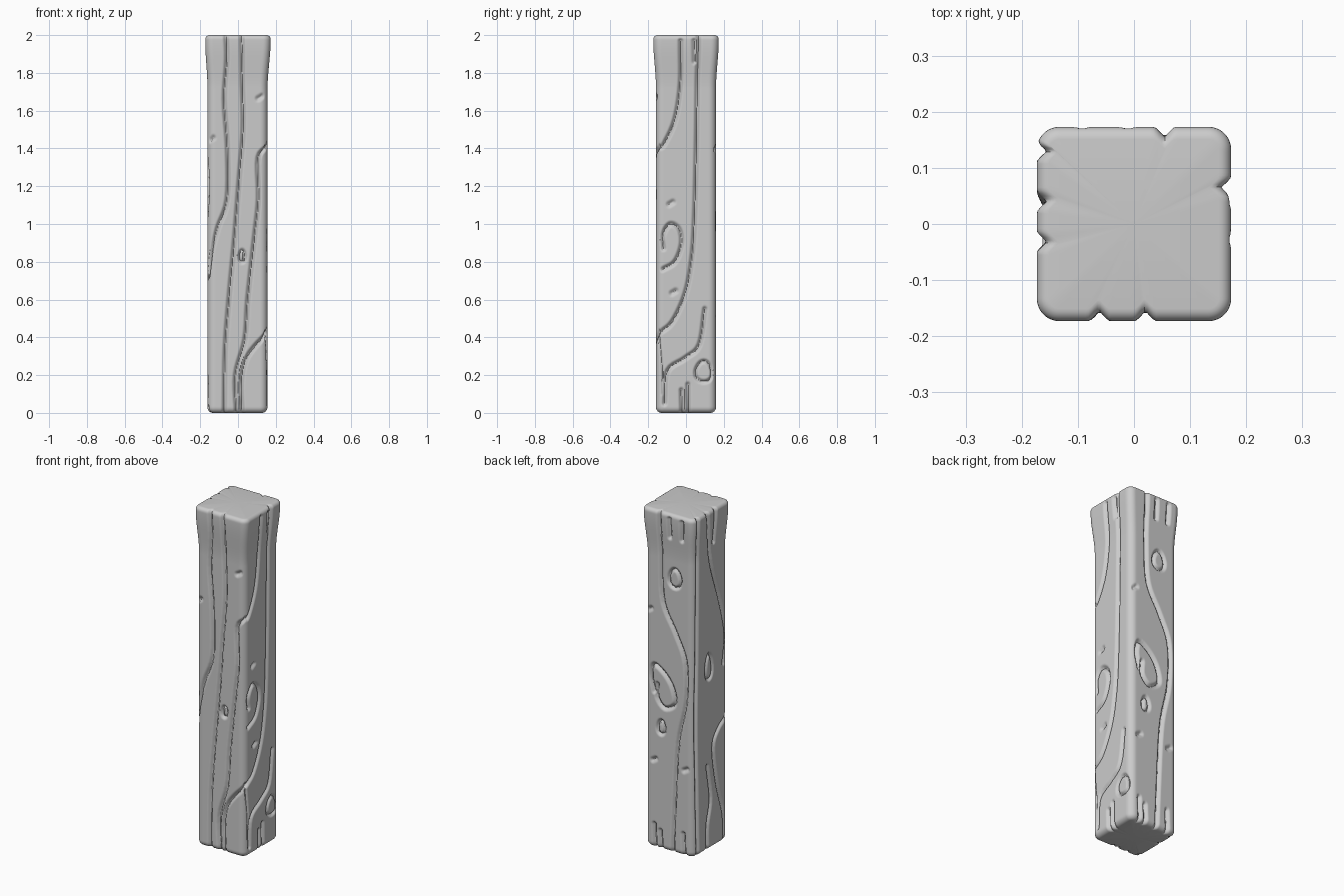
import bpy, bmesh, math
from mathutils import Vector

if "Cube" in bpy.data.objects:
    bpy.data.objects.remove(bpy.data.objects["Cube"])

SIDE = 0.32                    # unrolled width of one face
LOOP = 4 * SIDE
FRONT, RIGHT, BACK, LEFT = range(4)
segments = []                  # (s0, z0, s1, z1, half width, depth)


def carve(face, pts, w=0.017, d=0.018, steps=5):
    """Smooth groove through (u, z) points on an unrolled face."""
    p = [Vector((face * SIDE + u, z)) for u, z in pts]
    p = [2 * p[0] - p[1]] + p + [2 * p[-1] - p[-2]]
    out = []
    for i in range(1, len(p) - 2):
        a, b, c, e = p[i - 1:i + 3]
        for k in range(steps):
            t = k / steps
            out.append(0.5 * (2 * b + (c - a) * t + (2 * a - 5 * b + 4 * c - e) * t * t
                              + (3 * b - a - 3 * c + e) * t ** 3))
    out.append(p[-2])
    for a, b in zip(out, out[1:]):
        segments.append((a.x, a.y, b.x, b.y, w, d))


def knot(face, u, z, a, b, w=0.014, d=0.016):
    """Oval ring around a raised knot, slightly teardrop shaped."""
    pts = []
    for i in range(13):
        t = math.tau * i / 12
        pts.append((u + a * math.cos(t) * (1 - 0.2 * math.sin(t)), z + b * math.sin(t)))
    carve(face, pts, w, d, 2)


def dimple(face, u, z):
    carve(face, [(u - 0.01, z - 0.006), (u + 0.01, z + 0.006)], 0.02, 0.014, 1)


# front grain
carve(FRONT, [(-.058, 2), (-.055, 1.87), (-.07, 1.66), (-.053, 1.4), (-.055, 1.13),
              (-.105, .98), (-.145, .84), (-.17, .73)])
carve(FRONT, [(.018, 2), (.025, 1.77), (.03, 1.5), (.01, 1.24), (-.015, .92),
              (-.045, .6), (-.065, .33), (-.07, 0)])
carve(FRONT, [(.17, 1.41), (.11, 1.35), (.112, 1.13), (.09, .92), (.055, .6),
              (.04, .39), (-.01, .2), (-.005, 0)])
carve(FRONT, [(.17, .43), (.09, .35), (.04, .27), (.02, .15), (.025, 0)])
knot(FRONT, .025, .83, .014, .03)
dimple(FRONT, .12, 1.67)
dimple(FRONT, -.14, 1.45)

# right grain, swirl and knot
carve(RIGHT, [(-.026, 1.97), (-.03, 1.74), (-.06, 1.55), (-.12, 1.42), (-.15, 1.41)])
carve(RIGHT, [(.06, 2), (.06, 1.8), (.055, 1.4), (.045, 1.02), (.03, .81),
              (-.005, .63), (-.075, .48), (-.15, .42)])
carve(RIGHT, [(.042, 1.97), (.045, 1.86)], .02)
carve(RIGHT, [(-.125, .76), (-.06, .80), (-.025, .89), (-.035, .97), (-.085, 1.0),
              (-.125, .94), (-.12, .87)])
carve(RIGHT, [(.1, .55), (.07, .36), (-.005, .29), (-.1, .22), (-.115, .05)])
carve(RIGHT, [(-.15, .40), (-.13, .25), (-.125, .1)], .012, .01)
carve(RIGHT, [(-.025, .12), (-.022, 0)])
carve(RIGHT, [(.01, .15), (.012, 0)])
knot(RIGHT, .095, .22, .045, .055)
dimple(RIGHT, -.08, 1.11)
dimple(RIGHT, -.065, .64)

# back grain, swirl and knots
carve(BACK, [(-.05, 2), (-.055, 1.7), (-.04, 1.46), (.04, 1.3), (.105, 1.14),
             (.105, .9), (.055, .65), (.035, .35), (.02, 0)])
carve(BACK, [(-.1, .92), (-.12, 1.01), (-.1, 1.08), (-.03, 1.04), (.02, .97),
             (.035, .88), (-.03, .84), (-.08, .89), (-.08, .97)])
for u, top in ((-.1, .14), (-.06, .11), (.09, .13)):
    carve(BACK, [(u, top), (u + .005, 0)])
for u in (.01, .085):
    carve(BACK, [(u, 1.97), (u, 1.86)])
knot(BACK, .035, 1.62, .038, .055)
knot(BACK, -.055, .72, .022, .04)
for u, z in ((-.1, .52), (.105, .51), (-.13, 1.4)):
    dimple(BACK, u, z)

# left grain and knot
carve(LEFT, [(-.12, 2), (-.125, 1.6), (-.13, 1.2), (-.14, .8), (-.13, .4), (-.12, 0)])
carve(LEFT, [(-.04, 2), (0, 1.7), (.09, 1.43), (.14, 1.22), (.12, 1.05)])
carve(LEFT, [(.03, 2), (.025, 1.8)])
carve(LEFT, [(.15, .73), (.07, .68), (.025, .59), (.06, .37), (.12, .17), (.13, 0)])
carve(LEFT, [(-.03, .5), (.0, .3), (-.03, .15), (-.03, 0)])
knot(LEFT, -.015, 1.08, .03, .075)


def row_depths(z, samples):
    """Groove depth for every sample around the post at height z."""
    n = len(samples)
    depth = [0.0] * n
    step = LOOP / n
    for s0, z0, s1, z1, w, d in segments:
        if z < min(z0, z1) - w or z > max(z0, z1) + w:
            continue
        ds, dz = s1 - s0, z1 - z0
        ll = ds * ds + dz * dz or 1e-9
        first = int((min(s0, s1) - w - samples[0]) // step)
        last = int((max(s0, s1) + w - samples[0]) // step) + 1
        for k in range(first, last + 1):
            s = samples[0] + k * step
            t = max(0, min(1, ((s - s0) * ds + (z - z0) * dz) / ll))
            dist = math.hypot(s - s0 - t * ds, z - z0 - t * dz)
            if dist < w:
                v = d * (1 - dist / w) ** 1.2
                depth[k % n] = max(depth[k % n], v)
    return depth


# height profile: rounded foot, straight shaft, flared head
rows = []
R0, R1 = 0.03, 0.022
for i in range(7):
    a = math.pi / 2 * i / 6
    rows.append((R0 * (1 - math.cos(a)), R0 * (1 - math.sin(a))))
NZ = 310
for i in range(1, NZ):
    rows.append((R0 + (2 - R0 - R1) * i / NZ, 0))
for i in range(7):
    a = math.pi / 2 * i / 6
    rows.append((2 - R1 + R1 * math.sin(a), R1 * (1 - math.cos(a))))

N = 264
samples = [-SIDE / 2 + LOOP * (i + 0.5) / N for i in range(N)]
bm = bmesh.new()
rings = []
for z, inset in rows:
    flare = max(0, min(1, (z - 1.72) / 0.25))
    half = 0.159 + 0.014 * flare * flare * (3 - 2 * flare)
    shift = -0.003 * (1 - flare)
    r = 0.04
    ring = []
    for s, dep in zip(samples, row_depths(z, samples)):
        face = int((s + SIDE / 2) // SIDE)
        u = (s - face * SIDE) * half / (SIDE / 2)
        core = Vector((max(-half + r, min(half - r, u)), -half + r))
        nrm = (Vector((u, -half)) - core).normalized()
        p = core + nrm * (r - inset - dep)
        c, sn = ((1, 0), (0, 1), (-1, 0), (0, -1))[face]
        ring.append(bm.verts.new((p.x * c - p.y * sn + shift, p.x * sn + p.y * c, z)))
    rings.append(ring)
for a, b in zip(rings, rings[1:]):
    for i in range(N):
        j = (i + 1) % N
        bm.faces.new((a[i], a[j], b[j], b[i]))

# flat end caps
for ring, z in ((rings[0][::-1], 0), (rings[-1], 2)):
    mid = bm.verts.new((0, 0, z))
    for i in range(N):
        bm.faces.new((ring[i], ring[(i + 1) % N], mid))

mesh = bpy.data.meshes.new("wooden_post")
bm.to_mesh(mesh)
bm.free()
post = bpy.data.objects.new("wooden_post", mesh)
bpy.context.collection.objects.link(post)
bpy.context.view_layer.objects.active = post
post.select_set(True)
bpy.ops.object.shade_smooth_by_angle(angle=math.radians(50))
